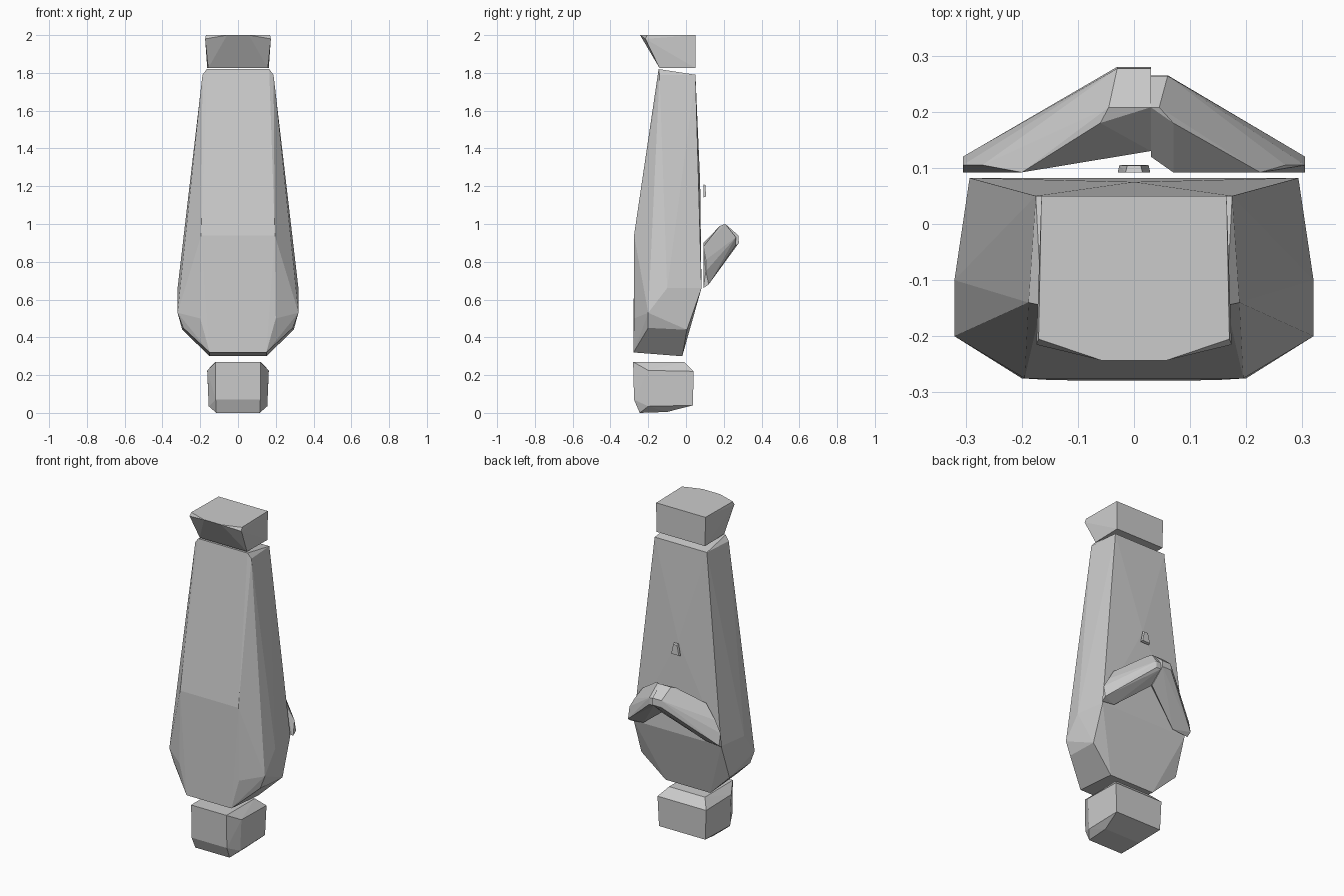
import bpy, bmesh


def mirror(pts):
    """Add the x-mirrored copy of each point."""
    return pts + [(-x, y, z) for x, y, z in pts]


def hull(name, pts):
    """Faceted solid wrapped around a few corner points."""
    bm = bmesh.new()
    for p in pts:
        bm.verts.new(p)
    bmesh.ops.remove_doubles(bm, verts=bm.verts, dist=0.001)
    res = bmesh.ops.convex_hull(bm, input=bm.verts)
    loose = [v for v in bm.verts if not v.link_faces]
    bmesh.ops.delete(bm, geom=loose, context='VERTS')
    bmesh.ops.dissolve_limit(bm, angle_limit=0.02, verts=bm.verts, edges=bm.edges)
    bmesh.ops.recalc_face_normals(bm, faces=bm.faces)
    me = bpy.data.meshes.new(name)
    bm.to_mesh(me)
    bm.free()
    ob = bpy.data.objects.new(name, me)
    bpy.context.collection.objects.link(ob)
    return ob


# tapered body, bulging low down
hull("body", mirror([
    (0.165, -0.145, 1.82), (0.175, 0.05, 1.79), (0.188, -0.14, 1.79),
    (0.195, -0.275, 0.94), (0.20, -0.275, 0.50), (0.15, -0.278, 0.32),
    (0.32, -0.20, 0.53), (0.32, -0.10, 0.66), (0.293, 0.082, 0.66),
    (0.295, 0.005, 0.44), (0.15, -0.02, 0.30), (0.29, -0.20, 0.45),
]) + [(0.0, 0.075, 1.22)])

# cap block with a forward lip
hull("cap", mirror([
    (0.165, 0.05, 2.0), (0.17, -0.205, 2.0), (0.058, -0.243, 2.0),
    (0.174, -0.215, 1.98), (0.163, 0.05, 1.825), (0.158, -0.14, 1.825),
]))

# chamfered foot block
hull("base", mirror([
    (0.118, -0.28, 0.27), (0.12, -0.01, 0.27), (0.163, -0.20, 0.225),
    (0.163, 0.04, 0.22), (0.155, 0.037, 0.04), (0.155, -0.20, 0.035),
    (0.118, -0.275, 0.07), (0.115, -0.245, 0.0), (0.12, -0.10, 0.005),
]))

# two arms meeting in a raised inverted V on the back
hull("left_arm", [
    (-0.305, 0.092, 0.66), (-0.305, 0.12, 0.68), (-0.305, 0.105, 0.75),
    (-0.27, 0.105, 0.82), (-0.20, 0.092, 0.90), (-0.20, 0.092, 0.67),
    (-0.03, 0.28, 0.90), (0.03, 0.28, 0.90), (-0.03, 0.277, 0.94),
    (0.03, 0.277, 0.94), (-0.045, 0.208, 1.0), (0.03, 0.208, 1.0),
    (-0.06, 0.18, 0.99), (0.03, 0.13, 0.92), (0.03, 0.19, 0.82),
])
hull("right_arm", [
    (0.305, 0.092, 0.66), (0.305, 0.12, 0.68), (0.305, 0.105, 0.75),
    (0.27, 0.105, 0.81), (0.225, 0.092, 0.88), (0.22, 0.092, 0.67),
    (0.06, 0.265, 0.89), (0.03, 0.265, 0.89), (0.06, 0.264, 0.93),
    (0.03, 0.264, 0.93), (0.045, 0.208, 1.0), (0.03, 0.208, 1.0),
    (0.07, 0.18, 0.99), (0.03, 0.12, 0.91), (0.07, 0.092, 0.90),
    (0.03, 0.18, 0.82),
])

# small wedge above the arms
hull("button", mirror([
    (0.029, 0.092, 1.14), (0.026, 0.105, 1.145),
    (0.015, 0.092, 1.21), (0.012, 0.104, 1.205),
]))
